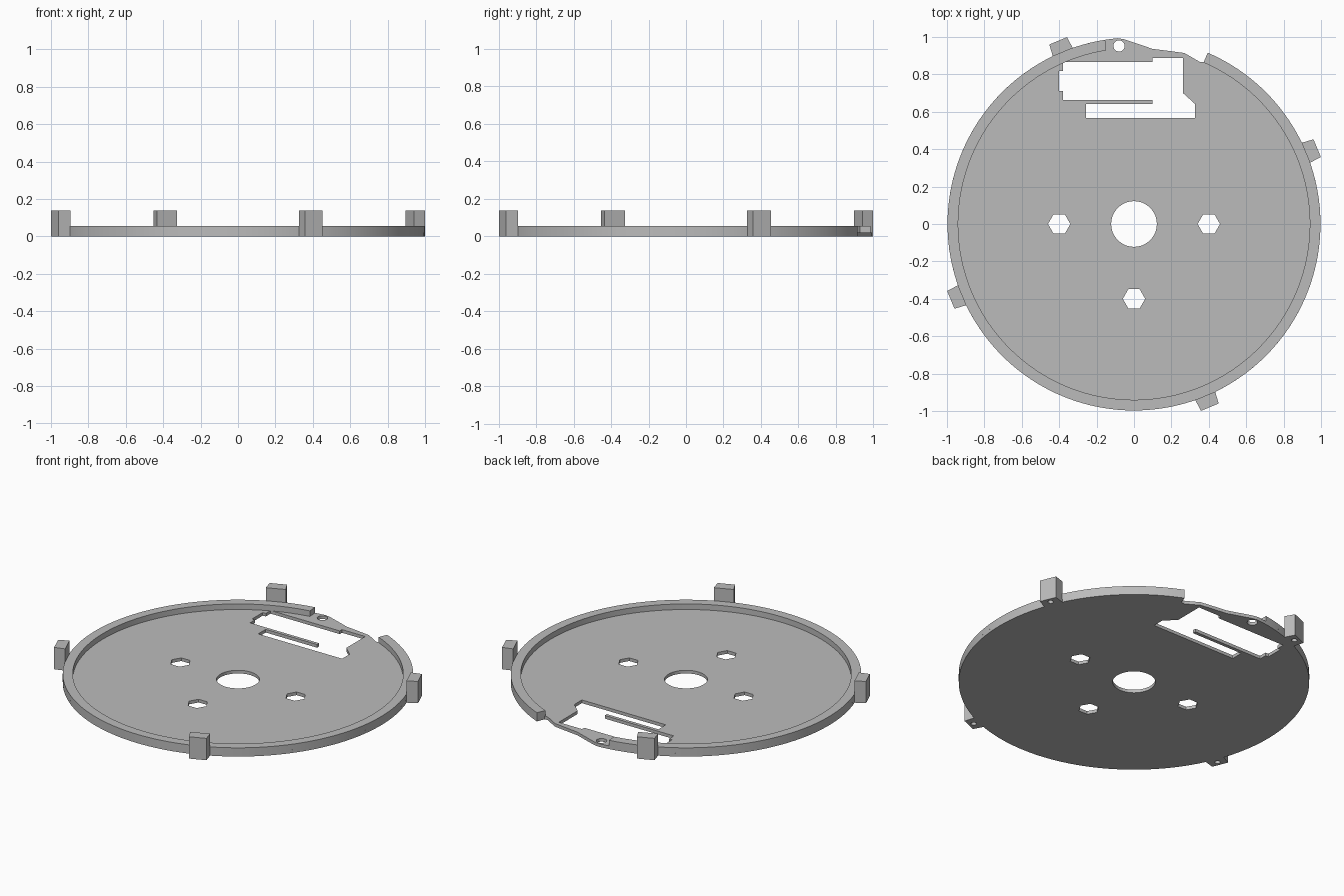
import bpy, bmesh
from math import sin, cos, radians
from mathutils import Matrix, Vector

cube = bpy.data.objects.get("Cube")
if cube:
    bpy.data.objects.remove(cube, do_unlink=True)

grey = bpy.data.materials.new("plain grey")
grey.use_nodes = True
grey.diffuse_color = (0.5, 0.5, 0.5, 1)
grey.node_tree.nodes["Principled BSDF"].inputs["Base Color"].default_value = (0.5, 0.5, 0.5, 1)

RADIUS, INNER = 0.997, 0.94
FLOOR, RIM, TAB = 0.02, 0.055, 0.137


def arc(r, start, end, n, centre=(0, 0)):
    """Points along an arc, both ends included."""
    angles = [radians(start + (end - start) * i / n) for i in range(n + 1)]
    return [(centre[0] + r * cos(a), centre[1] + r * sin(a)) for a in angles]


def ring(r, n, centre=(0, 0)):
    """Closed regular polygon."""
    return arc(r, 0, 360, n, centre)[:-1]


def build(name, slabs, turn=0):
    """Extrude outlines with holes: slabs holds (loops, bottom, top)."""
    bm = bmesh.new()
    for loops, bottom, top in slabs:
        edges = []
        for loop in loops:
            vs = [bm.verts.new((x, y, bottom)) for x, y in loop]
            edges += [bm.edges.new((vs[i - 1], vs[i])) for i in range(len(vs))]
        fill = bmesh.ops.triangle_fill(bm, edges=edges, use_beauty=True)
        faces = [f for f in fill["geom"] if isinstance(f, bmesh.types.BMFace)]
        out = bmesh.ops.extrude_face_region(bm, geom=faces)["geom"]
        moved = [v for v in out if isinstance(v, bmesh.types.BMVert)]
        bmesh.ops.translate(bm, verts=moved, vec=Vector((0, 0, top - bottom)))
    bmesh.ops.recalc_face_normals(bm, faces=bm.faces)
    bm.transform(Matrix.Rotation(radians(turn), 4, "Z"))
    mesh = bpy.data.meshes.new(name)
    bm.to_mesh(mesh)
    bm.free()
    mesh.materials.append(grey)
    mesh.shade_smooth()
    mesh.set_sharp_from_angle(angle=radians(30))
    obj = bpy.data.objects.new(name, mesh)
    bpy.context.collection.objects.link(obj)
    return obj


# Floor plate: round edge with a scooped stretch at the back
outline = arc(RADIUS, 95, 426.7, 150)
outline += [(0.375, 0.866), (0.353, 0.866), (0.27, 0.914), (0.19, 0.925),
            (0.10, 0.936), (-0.053, 0.988)]

# Stepped window with a tongue left between its two slots
window = [(-0.38, 0.866), (0.10, 0.866), (0.10, 0.888), (0.262, 0.888),
          (0.262, 0.70), (0.326, 0.642), (0.326, 0.567), (-0.257, 0.567),
          (-0.257, 0.642), (0.10, 0.642), (0.10, 0.663), (-0.38, 0.663),
          (-0.38, 0.711), (-0.401, 0.711), (-0.401, 0.818), (-0.38, 0.818)]

holes = [window, ring(0.122, 64), ring(0.03, 32, (-0.08, 0.952))]
holes += [ring(0.06, 6, c) for c in ((-0.4, 0), (0.4, 0), (0, -0.4))]
build("floor_plate", [([outline] + holes, 0, FLOOR)])

# Raised rim, open at the back
rim = arc(RADIUS, 98.9, 426.7, 150) + arc(INNER, 426.7, 99.2, 150)
build("raised_rim", [([rim], FLOOR, RIM)])

# Four upright tabs, each with a blind hole underneath
tab = [(0.994, -0.058), (1.06, -0.051), (1.06, 0.051), (0.994, 0.058)]
pin_hole = ring(0.016, 20, (1.028, 0))
for i in range(4):
    build(f"edge_tab_{i + 1}",
          [([tab, pin_hole], 0, 0.1), ([tab], 0.1, TAB)], 22.5 + 90 * i)
